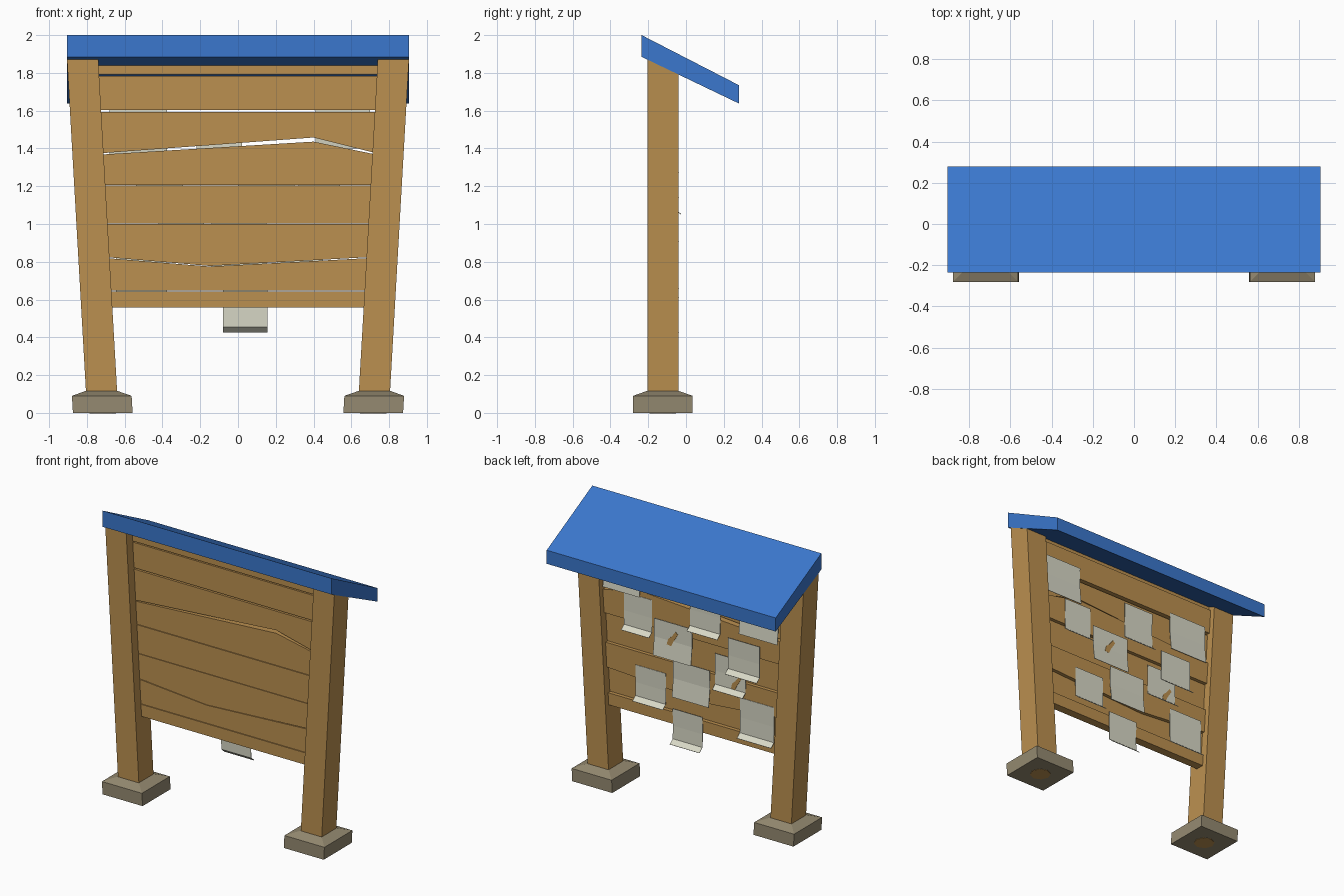
import bpy, bmesh, math

if "Cube" in bpy.data.objects:
    bpy.data.objects.remove(bpy.data.objects["Cube"])


def material(name, rgb):
    m = bpy.data.materials.new(name)
    m.diffuse_color = (*rgb, 1)
    m.use_nodes = True
    m.node_tree.nodes["Principled BSDF"].inputs["Base Color"].default_value = m.diffuse_color
    return m


BLUE = material("roof_blue", (0.043, 0.185, 0.61))
WOOD = material("warm_wood", (0.50, 0.28, 0.08))
STONE = material("grey_stone", (0.30, 0.255, 0.165))
PAPER = material("pale_paper", (0.69, 0.69, 0.57))


def build(name, bm, mat):
    bmesh.ops.recalc_face_normals(bm, faces=bm.faces)
    me = bpy.data.meshes.new(name)
    bm.to_mesh(me)
    bm.free()
    me.materials.append(mat)
    ob = bpy.data.objects.new(name, me)
    bpy.context.collection.objects.link(ob)
    return ob


def loft(name, rings, mat):
    """Closed solid through a list of matching rings of points."""
    bm = bmesh.new()
    rs = [[bm.verts.new(p) for p in r] for r in rings]
    n = len(rs[0])
    for a, b in zip(rs, rs[1:]):
        for i in range(n):
            j = (i + 1) % n
            bm.faces.new((a[i], a[j], b[j], b[i]))
    bm.faces.new(rs[0][::-1])
    bm.faces.new(rs[-1])
    return build(name, bm, mat)


def slab(name, outline, y0, y1, mat):
    """Outline in x,z pushed along y."""
    return loft(name, [[(x, y, z) for x, z in outline] for y in (y0, y1)], mat)


# Slanted roof
profile = [(-0.235, 2.0), (-0.235, 1.885), (0.28, 1.638), (0.28, 1.735)]
loft("roof", [[(x, y, z) for y, z in profile] for x in (-0.905, 0.905)], BLUE)


def under_roof(y):
    return 1.885 - 0.4796 * (y + 0.235)


# Leaning posts and their stone feet
CY = -0.1225


def lean(z):
    return 0.716 + 0.057 * z


for side, s in (("left", -1), ("right", 1)):
    def square(h, z):
        return [(s * lean(z) + dx * h, CY + dy * h, z)
                for dx, dy in ((-1, -1), (1, -1), (1, 1), (-1, 1))]

    top = []
    for dx, dy in ((-1, -1), (1, -1), (1, 1), (-1, 1)):
        y = CY + dy * 0.0825
        z = under_roof(y)
        top.append((s * lean(z) + dx * 0.0825, y, z))
    loft(side + "_post", [square(0.0825, 0.08), top], WOOD)
    loft(side + "_foot", [square(0.158, 0), square(0.158, 0.09), square(0.088, 0.115)], STONE)
    # Post end showing under the foot
    ring = [(s * lean(0) + 0.07 * math.cos(a), CY + 0.07 * math.sin(a))
            for a in (i * math.pi / 4 for i in range(8))]
    loft(side + "_post_end", [[(x, y, z) for x, y in ring] for z in (-0.002, 0.004)], WOOD)

# Planks between the posts: lower edge, upper edge as (bend_x, bend_z, end_z)
edges = [
    ((0, 0.558, 0.558), (0, 0.643, 0.643)),
    ((0, 0.647, 0.647), (-0.15, 0.775, 0.82)),
    ((-0.15, 0.778, 0.825), (0, 0.999, 0.999)),
    ((0, 1.002, 1.002), (0, 1.203, 1.203)),
    ((0, 1.207, 1.207), (0.40, 1.436, 1.367)),
    ((0.40, 1.458, 1.374), (0, 1.594, 1.594)),
    ((0, 1.604, 1.604), (0, 1.784, 1.784)),
    ((0, 1.792, 1.792), (0, 1.845, 1.845)),
]
for i, ((bx, bz, be), (tx, tz, te)) in enumerate(edges):
    wb, wt = lean(be) - 0.06, lean(te) - 0.06
    outline = [(-wb, be), (bx, bz), (wb, be), (wt, te), (tx, tz), (-wt, te)]
    back = -0.078 if i % 2 == 0 else -0.098
    slab("plank_%d" % (i + 1), outline, -0.138, back, WOOD)

# Paper notices on the back: left x, right x, top z, height, curled, y
papers = [
    (0.41, 0.70, 1.68, 0.28, 0, -0.074),
    (0.32, 0.54, 1.40, 0.26, 1, -0.074),
    (0.00, 0.30, 1.28, 0.26, 0, -0.070),
    (-0.22, 0.02, 1.56, 0.29, 1, -0.074),
    (-0.68, -0.375, 1.63, 0.28, 0, -0.074),
    (-0.54, -0.29, 1.30, 0.25, 1, -0.062),
    (-0.42, -0.18, 1.155, 0.25, 1, -0.074),
    (0.21, 0.45, 0.905, 0.25, 1, -0.074),
    (-0.14, 0.15, 1.02, 0.26, 0, -0.070),
    (-0.08, 0.155, 0.67, 0.245, 1, -0.074),
    (-0.645, -0.375, 0.89, 0.28, 1, -0.074),
]
T = 0.003
for i, (x0, x1, zt, h, curl, y) in enumerate(papers):
    zb = zt - h
    if curl:
        line = [(y, zt), (y - 0.002, zt - h * 0.5), (y, zb + 0.03), (y + 0.034, zb)]
    else:
        line = [(y, zt), (y - 0.002, zt - h * 0.5), (y + 0.012, zb)]
    prof = line + [(b + T, z + (T if k == 0 and curl else 0))
                   for k, (b, z) in enumerate(reversed(line))]
    loft("paper_%d" % (i + 1), [[(x, b, z) for b, z in prof] for x in (x0, x1)], PAPER)


# Torn holes showing the wood behind
def tear(name, cx, cz, y, r):
    shape = [(-1.1, 0.9), (-0.3, 1.0), (0.1, 0.3), (0.9, -0.7), (0.5, -1.0), (-0.3, -0.2), (-0.8, 0.1)]
    slab(name, [(cx - px * r * 0.8, cz - pz * r) for px, pz in shape], y, y + 0.003, WOOD)


tear("tear_1", 0.15, 1.17, -0.068, 0.055)
tear("tear_2", -0.35, 0.985, -0.072, 0.05)
